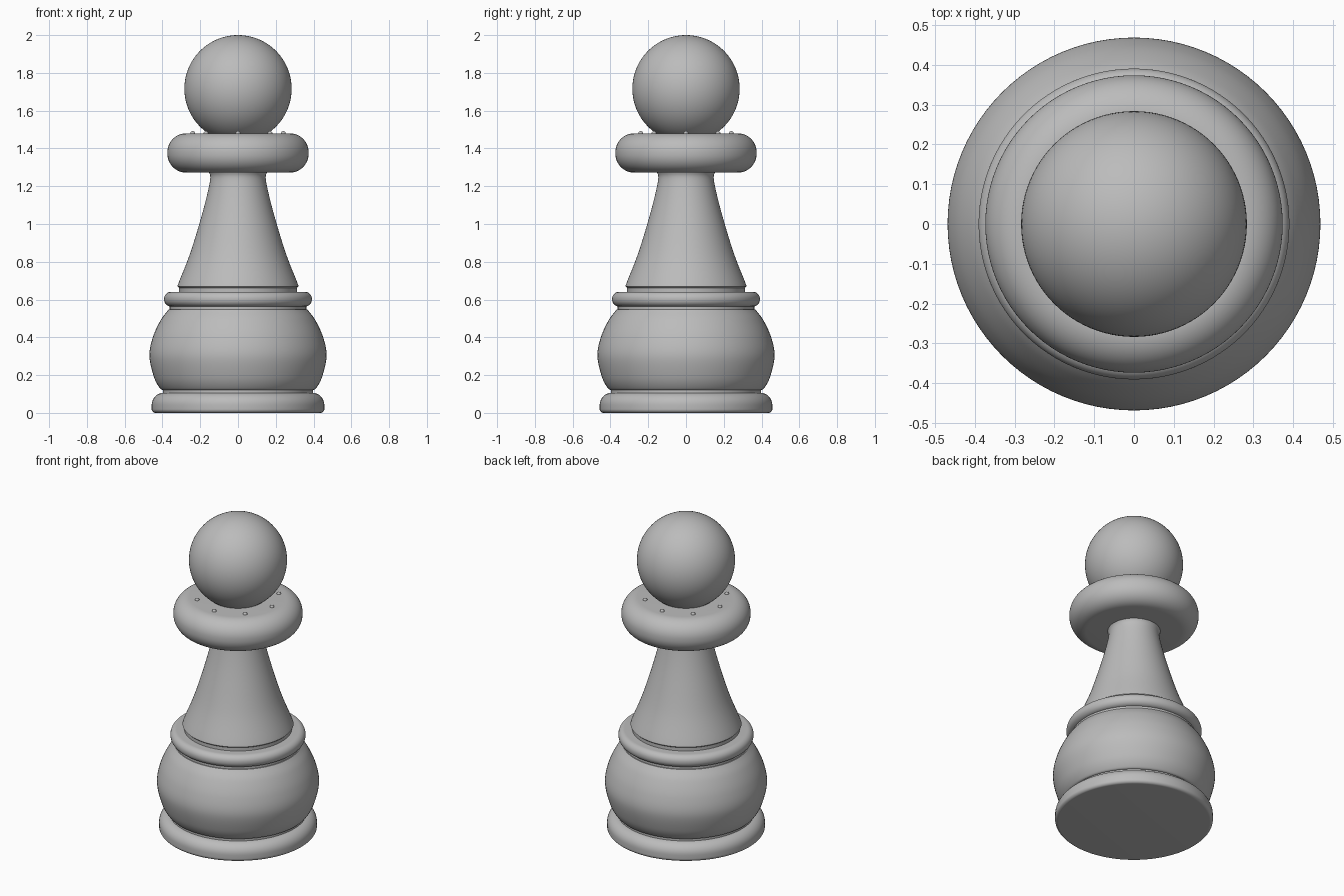
import bpy, bmesh, math
from mathutils import Matrix, Vector

if "Cube" in bpy.data.objects:
    bpy.data.objects.remove(bpy.data.objects["Cube"], do_unlink=True)

SEGMENTS = 96

stone = bpy.data.materials.new("grey stone")
stone.use_nodes = True
GREY = (0.5, 0.5, 0.5, 1)
stone.diffuse_color = GREY
stone.node_tree.nodes["Principled BSDF"].inputs["Base Color"].default_value = GREY


def finish(bm, name):
    bmesh.ops.recalc_face_normals(bm, faces=bm.faces)
    mesh = bpy.data.meshes.new(name)
    bm.to_mesh(mesh)
    bm.free()
    mesh.materials.append(stone)
    obj = bpy.data.objects.new(name, mesh)
    bpy.context.collection.objects.link(obj)
    bpy.ops.object.select_all(action="DESELECT")
    obj.select_set(True)
    bpy.context.view_layer.objects.active = obj
    bpy.ops.object.shade_smooth_by_angle(angle=math.radians(35))
    return obj


def lathe(name, profile):
    """Turn a bottom-to-top list of (radius, height) into a closed solid."""
    bm = bmesh.new()
    rings = []
    for r, z in profile:
        rings.append([bm.verts.new((r * math.cos(a), r * math.sin(a), z))
                      for a in (math.tau * i / SEGMENTS for i in range(SEGMENTS))])
    for low, high in zip(rings, rings[1:]):
        for i in range(SEGMENTS):
            j = (i + 1) % SEGMENTS
            bm.faces.new((low[i], low[j], high[j], high[i]))
    bm.faces.new(rings[0][::-1])
    bm.faces.new(rings[-1])
    return finish(bm, name)


def spline(points, steps=8):
    """Smooth curve through the profile points."""
    p = [Vector(q) for q in points]
    p = [2 * p[0] - p[1]] + p + [2 * p[-1] - p[-2]]
    out = []
    for a, b, c, d in zip(p, p[1:], p[2:], p[3:]):
        for k in range(steps):
            t = k / steps
            out.append(0.5 * (2 * b + (c - a) * t + (2 * a - 5 * b + 4 * c - d) * t * t
                              + (3 * b - a - 3 * c + d) * t ** 3))
    return out + [p[-2]]


def rounded_disc(radius, low, high, low_round, high_round, steps=10):
    """Disc profile with separate roundings on its two rims."""
    turns = [math.pi / 2 * k / steps for k in range(steps + 1)]
    bottom = [(radius - low_round * (1 - math.sin(a)), low + low_round * (1 - math.cos(a)))
              for a in turns]
    top = [(radius - high_round * (1 - math.cos(a)), high - high_round * (1 - math.sin(a)))
           for a in turns]
    return bottom + top


# Foot and lower body
lathe("foot", rounded_disc(0.457, 0, 0.107, 0.02, 0.065))
lathe("foot_groove", [(0.398, 0.09), (0.398, 0.14)])
lathe("belly", spline([(0.39, 0.12), (0.413, 0.13), (0.445, 0.19), (0.469, 0.3),
                       (0.451, 0.4), (0.41, 0.49), (0.367, 0.548)]))
lathe("belly_groove", [(0.362, 0.53), (0.362, 0.58)])
lathe("waist_ring", rounded_disc(0.391, 0.563, 0.641, 0.037, 0.037))

# Tapering neck
lathe("neck_groove", [(0.312, 0.62), (0.312, 0.67)])
lathe("neck", [(0.31, 0.66)] + spline([(0.321, 0.67), (0.31, 0.7), (0.255, 0.84), (0.205, 1.0),
                                       (0.167, 1.14), (0.147, 1.24), (0.155, 1.28)]))

# Collar with a ring of small studs
lathe("collar", rounded_disc(0.374, 1.272, 1.48, 0.1, 0.1, 16))
bm = bmesh.new()
for i in range(8):
    place = Matrix.Rotation(math.tau * i / 8, 4, "Z") @ Matrix.Translation((0.24, 0, 1.479))
    bmesh.ops.create_uvsphere(bm, u_segments=16, v_segments=10, radius=0.013, matrix=place)
finish(bm, "collar_studs")

# Round head
bm = bmesh.new()
bmesh.ops.create_uvsphere(bm, u_segments=SEGMENTS, v_segments=48, radius=0.284,
                          matrix=Matrix.Translation((0, 0, 1.716)))
finish(bm, "head")
